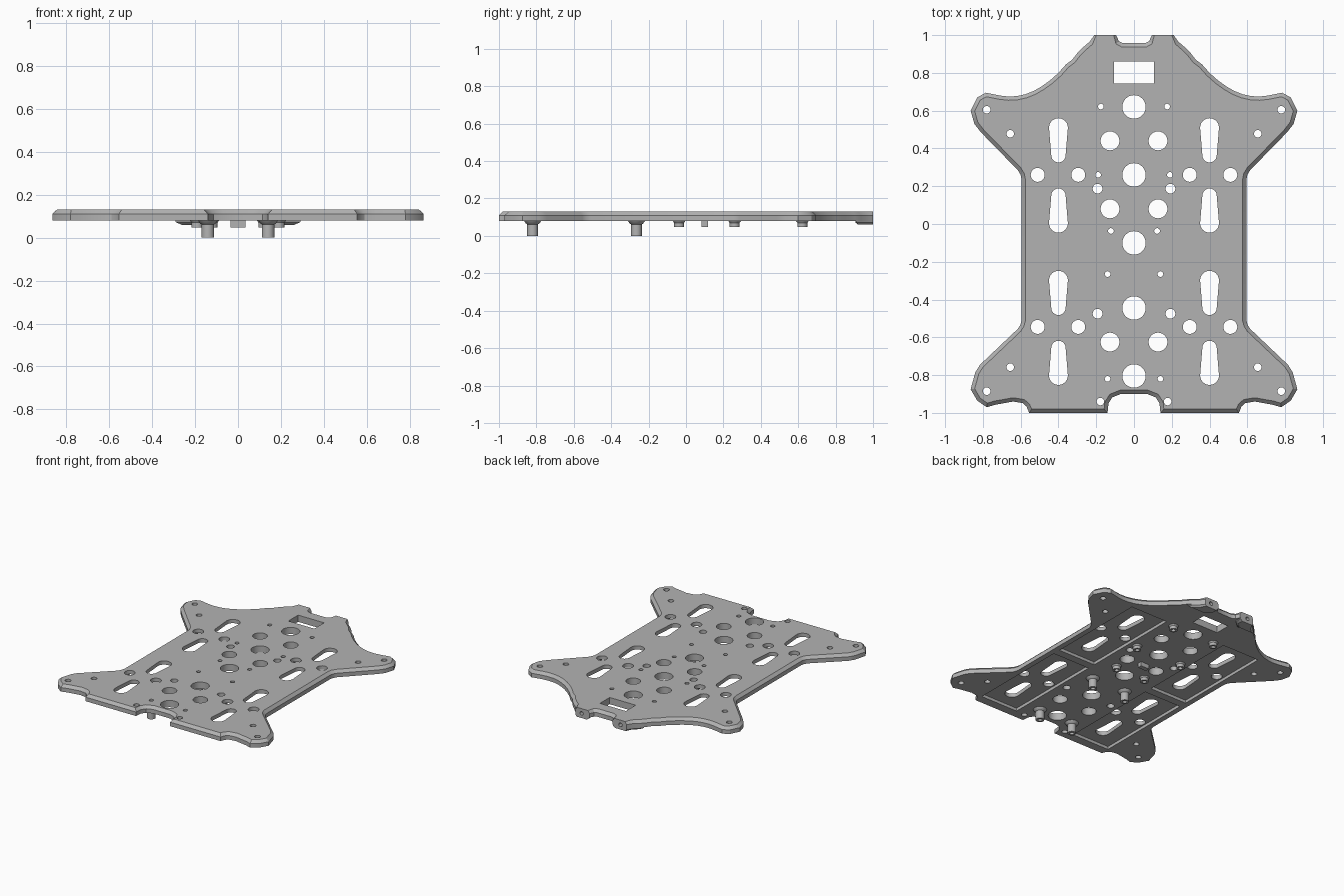
import bpy, bmesh, math
from mathutils import Vector

cube = bpy.data.objects.get("Cube")
if cube:
    bpy.data.objects.remove(cube, do_unlink=True)

TOP, UNDER, CHAMFER = 0.13, 0.08, 0.02

grey = bpy.data.materials.new("plate grey")
grey.use_nodes = True
grey.diffuse_color = (0.45, 0.45, 0.45, 1)
grey.node_tree.nodes["Principled BSDF"].inputs["Base Color"].default_value = (0.45, 0.45, 0.45, 1)


def make_object(name, bm):
    bmesh.ops.recalc_face_normals(bm, faces=bm.faces)
    mesh = bpy.data.meshes.new(name)
    bm.to_mesh(mesh)
    bm.free()
    mesh.materials.append(grey)
    obj = bpy.data.objects.new(name, mesh)
    bpy.context.collection.objects.link(obj)
    return obj


def loft(bm, loops, closed=False):
    """Skin a stack of equal point loops; cap the ends, or join last to first."""
    rings = [[bm.verts.new(p) for p in loop] for loop in loops]
    n = len(rings[0])
    pairs = list(zip(rings, rings[1:]))
    if closed:
        pairs.append((rings[-1], rings[0]))
    else:
        bm.faces.new(rings[0])
        bm.faces.new(rings[-1])
    for a, b in pairs:
        for i in range(n):
            j = (i + 1) % n
            bm.faces.new((a[i], a[j], b[j], b[i]))


def prism(bm, points, z0, z1):
    loft(bm, [[(x, y, z) for x, y in points] for z in (z0, z1)])


def arc(x, y, r, start=0, end=360, steps=24):
    full = end - start == 360
    angles = [math.radians(start + (end - start) * i / steps) for i in range(steps + (not full))]
    return [(x + r * math.cos(a), y + r * math.sin(a)) for a in angles]


def rect(x0, x1, y0, y1):
    return [(x0, y0), (x1, y0), (x1, y1), (x0, y1)]


def inset(points, d):
    """Move a clockwise outline inward, keeping the flush back edge in line."""
    result = []
    for i, p in enumerate(points):
        p, a, b = Vector(p), Vector(points[i - 1]), Vector(points[(i + 1) % len(points)])
        e, f = (p - a).normalized(), (b - p).normalized()
        n1, n2 = Vector((e.y, -e.x)), Vector((f.y, -f.x))
        move = (n1 + n2) / max(1 + n1.dot(n2), 0.4) * d
        if p.y >= 1:
            move.y = 0
        result.append(tuple(p + move))
    return result


def cut(obj, name, bm):
    cutter = make_object(name, bm)
    cutter.hide_render = True
    mod = obj.modifiers.new(name, "BOOLEAN")
    mod.operation, mod.solver, mod.object = "DIFFERENCE", "EXACT", cutter
    bpy.context.view_layer.objects.active = obj
    bpy.ops.object.modifier_apply(modifier=mod.name)
    bpy.data.objects.remove(cutter, do_unlink=True)


# Plate outline, one half from the back notch round to the front notch
half = [(.06, .957), (.08, .968), (.095, 1), (.21, 1), (.235, .965), (.27, .935), (.3, .905), (.327, .87),
        (.36, .845), (.4, .8), (.445, .76), (.49, .728), (.53, .705), (.575, .687),
        (.62, .677), (.665, .675), (.71, .68), (.785, .695), (.83, .67), (.865, .6),
        (.845, .53), (.81, .485), (.615, .285), (.6, .26), (.595, .235),
        (.595, -.51), (.602, -.535), (.615, -.555), (.815, -.745), (.84, -.785), (.865, -.875),
        (.83, -.935), (.78, -.97), (.735, -.957), (.64, -.94), (.59, -.948), (.57, -.965),
        (.555, -1), (.14, -1), (.135, -.95), (.115, -.918), (.07, -.9)]
outline = half + [(-x, y) for x, y in reversed(half)]
bm = bmesh.new()
loft(bm, [[(x, y, z) for x, y in pts] for pts, z in (
    (outline, UNDER), (outline, TOP - CHAMFER), (inset(outline, CHAMFER), TOP))])
plate = make_object("base_plate", bm)

# Four shallow pockets in the underside
bm = bmesh.new()
for s in (-1, 1):
    for y0, y1 in ((-.12, .64), (-.935, -.18)):
        prism(bm, rect(s * .25, s * .555, y0, y1), UNDER - .02, UNDER + .022)
cut(plate, "pocket_cutter", bm)

# Through holes: radius, then centres mirrored across the middle
holes = {.05: [(.127, .44), (.127, .08), (.127, -.625)],
         .037: [(.295, .26), (.51, .26), (.295, -.545), (.51, -.545)],
         .026: [(.193, .187), (.193, -.475)],
         .02: [(.178, -.94), (.78, .605), (.655, .478), (.655, -.758), (.78, -.885)]}
bosses = [(.175, .622), (.19, .26), (.122, -.037)]
posts = [(.14, -.265), (.14, -.82)]
holes[.015] = bosses + posts
LOW, HIGH = UNDER - .03, TOP + .03
bm = bmesh.new()
for y in (.62, .26, -.1, -.445, -.805):
    prism(bm, arc(0, y, .062, steps=32), LOW, HIGH)
prism(bm, rect(-.107, .107, .745, .86), LOW, HIGH)
for s in (-1, 1):
    for r, centres in holes.items():
        for x, y in centres:
            prism(bm, arc(s * x, y, r), LOW, HIGH)
    # Tapered slots, wide end alternately to the back and the front
    for middle, back_r, front_r in ((.443, .05, .038), (.071, .038, .05),
                                    (-.365, .05, .038), (-.735, .038, .05)):
        slot = (arc(s * .4, middle + .117 - back_r, back_r, 0, 180, 12)
                + arc(s * .4, middle - .117 + front_r, front_r, 180, 360, 12))
        prism(bm, slot, LOW, HIGH)
    # Screw holes in the back edge
    loft(bm, [[(x, y, z) for x, z in arc(s * .16, .095, .014, steps=16)] for y in (.94, 1.03)])
cut(plate, "hole_cutter", bm)
parts = [plate]

# Thickened pads under the back tabs
pad = [(.1, 1), (.21, 1), (.235, .965), (.29, .91), (.15, .905), (.1, .95)]
for side, s in (("left", 1), ("right", -1)):
    bm = bmesh.new()
    lower = inset(pad, .015)
    loft(bm, [[(s * x, y, z) for x, y in pts] for pts, z in (
        (pad, UNDER + .001), (pad, .072), (lower, .06))])
    parts.append(make_object(side + "_back_pad", bm))


# Hollow bosses and posts under the plate
def hollow_post(name, x, y, profile):
    bm = bmesh.new()
    loft(bm, [[(px, py, z) for px, py in arc(x, y, r)] for r, z in profile], closed=True)
    parts.append(make_object(name, bm))


for side, s in (("left", 1), ("right", -1)):
    for i, (x, y) in enumerate(bosses):
        hollow_post(f"{side}_boss_{i + 1}", s * x, y,
                    [(.015, UNDER), (.034, UNDER), (.027, .07), (.027, .048), (.015, .048)])
    for i, (x, y) in enumerate(posts):
        hollow_post(f"{side}_post_{i + 1}", s * x, y,
                    [(.015, UNDER), (.046, UNDER), (.036, .066), (.029, .062), (.029, 0), (.015, 0)])

# Small central stop block
bm = bmesh.new()
prism(bm, rect(-.035, .035, .083, .117), .048, UNDER + .001)
parts.append(make_object("stop_block", bm))

# Smooth the rounded walls, keep the edges sharp
bpy.ops.object.select_all(action="DESELECT")
for obj in parts:
    obj.select_set(True)
bpy.context.view_layer.objects.active = plate
bpy.ops.object.shade_smooth_by_angle(angle=math.radians(30))
